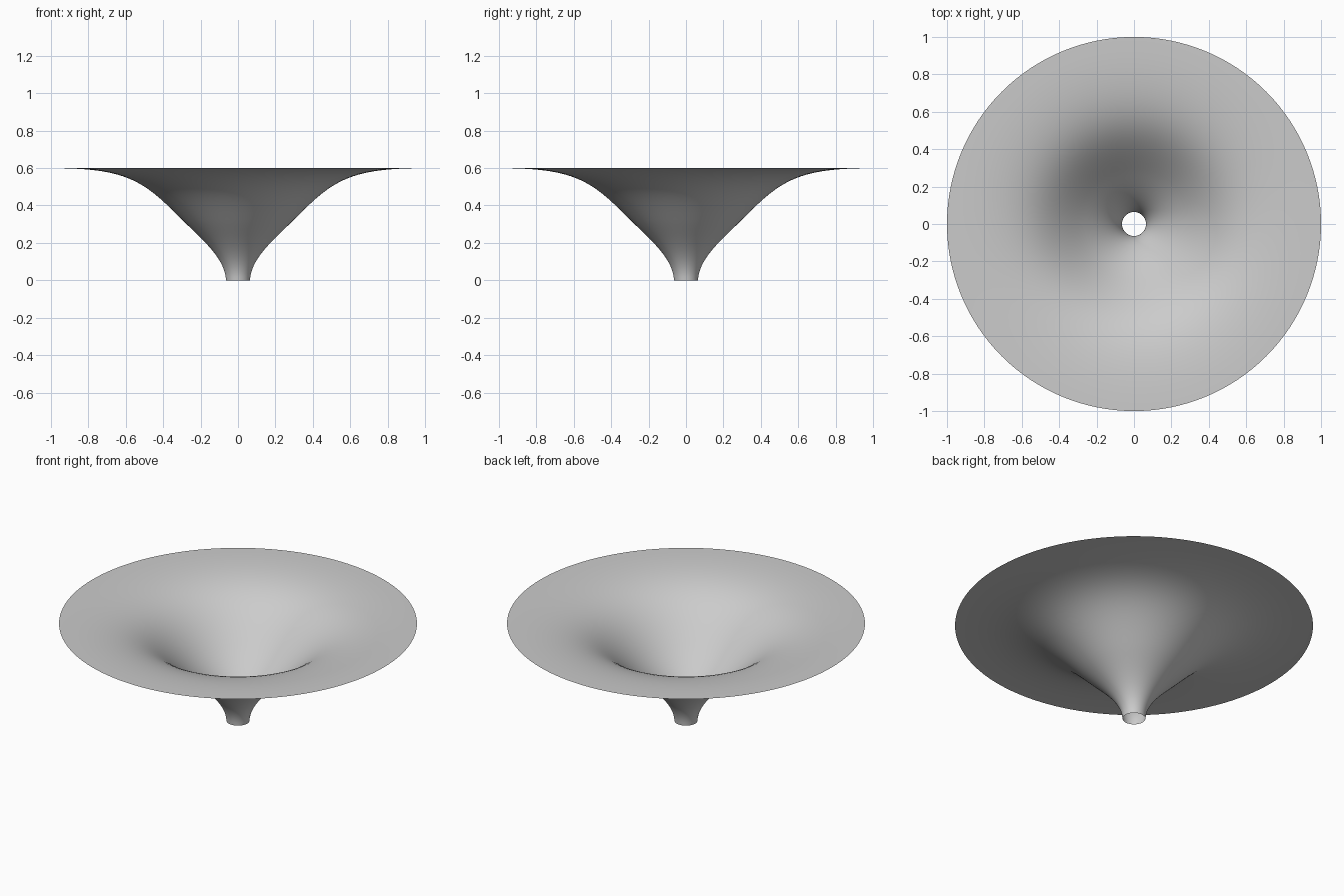
import bpy
import bmesh
import math
from mathutils import Vector
from mathutils.geometry import interpolate_bezier

cube = bpy.data.objects.get("Cube")
if cube:
    bpy.data.objects.remove(cube, do_unlink=True)

SEGMENTS = 128
STEPS = 20

# Flared profile: spout rising into a straight throat, then easing into a flat rim
spout = [(0.064, 0), (0.07, 0.12), (0.19, 0.215), (0.30, 0.325)]
flare = [(0.30, 0.325), (0.50, 0.525), (0.58, 0.60), (1.0, 0.60)]


def sample(points):
    return interpolate_bezier(*[Vector((r, 0, z)) for r, z in points], STEPS)


profile = sample(spout) + sample(flare)[1:]

# Revolve the profile into an open, single-walled funnel
bm = bmesh.new()
verts = [bm.verts.new(p) for p in profile]
edges = [bm.edges.new(pair) for pair in zip(verts, verts[1:])]
bmesh.ops.spin(bm, geom=verts + edges, cent=(0, 0, 0), axis=(0, 0, 1),
               angle=math.tau, steps=SEGMENTS, use_merge=True)
bmesh.ops.remove_doubles(bm, verts=bm.verts, dist=0.0001)

# Point every face towards the inside of the bowl
bm.normal_update()
bmesh.ops.reverse_faces(bm, faces=[f for f in bm.faces if f.normal.z < 0])
for face in bm.faces:
    face.smooth = True

mesh = bpy.data.meshes.new("funnel")
bm.to_mesh(mesh)
bm.free()
funnel = bpy.data.objects.new("funnel", mesh)
bpy.context.collection.objects.link(funnel)

# Plain light grey
grey = bpy.data.materials.new("light_grey")
grey.use_nodes = True
colour = (0.6, 0.6, 0.6, 1)
grey.diffuse_color = colour
grey.node_tree.nodes["Principled BSDF"].inputs["Base Color"].default_value = colour
mesh.materials.append(grey)
